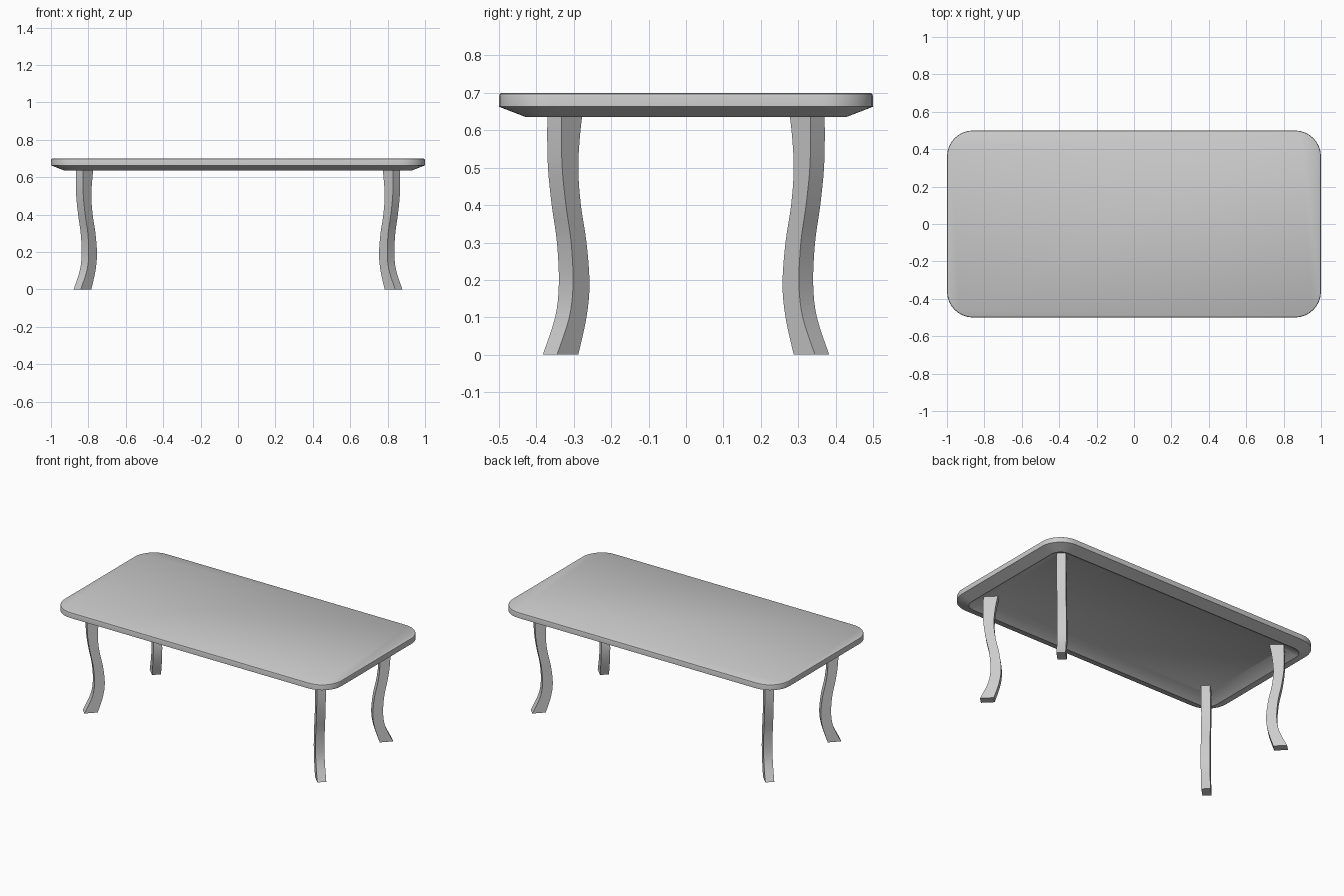
import bpy, bmesh, math

cube = bpy.data.objects.get("Cube")
if cube:
    bpy.data.objects.remove(cube)

grey = bpy.data.materials.new("light_grey")
grey.use_nodes = True
colour = (0.6, 0.6, 0.6, 1)
grey.diffuse_color = colour
grey.node_tree.nodes["Principled BSDF"].inputs["Base Color"].default_value = colour


def loft(name, rings, angle):
    """Join matching rings of points into a closed, capped solid."""
    bm = bmesh.new()
    loops = [[bm.verts.new(p) for p in ring] for ring in rings]
    n = len(loops[0])
    for a, b in zip(loops, loops[1:]):
        for i in range(n):
            j = (i + 1) % n
            bm.faces.new((a[i], a[j], b[j], b[i]))
    bm.faces.new(loops[0])
    bm.faces.new(loops[-1])
    bmesh.ops.recalc_face_normals(bm, faces=bm.faces)
    mesh = bpy.data.meshes.new(name)
    bm.to_mesh(mesh)
    bm.free()
    mesh.materials.append(grey)
    obj = bpy.data.objects.new(name, mesh)
    bpy.context.collection.objects.link(obj)
    bpy.ops.object.select_all(action="DESELECT")
    obj.select_set(True)
    bpy.context.view_layer.objects.active = obj
    bpy.ops.object.shade_smooth_by_angle(angle=math.radians(angle))
    return obj


def rounded_ring(inset, z, radius=0.14, steps=8):
    """Rounded rectangle, pulled in from the table outline."""
    r = max(radius - inset, 0.03)
    ring = []
    for k, (sx, sy) in enumerate([(1, 1), (-1, 1), (-1, -1), (1, -1)]):
        for i in range(steps + 1):
            t = math.pi / 2 * (k + i / steps)
            ring.append((sx * (1 - inset - r) + r * math.cos(t),
                         sy * (0.5 - inset - r) + r * math.sin(t), z))
    return ring


# Tabletop: bevelled rim, sloping underside lip and shallow recess
profile = [(0.14, 0.68), (0.07, 0.636), (0, 0.663), (0, 0.69),
           (0.002, 0.697), (0.007, 0.70)]
loft("tabletop", [rounded_ring(i, z) for i, z in profile], 40)


def smooth_path(points, steps=4):
    """Catmull-Rom curve through the control points."""
    pts = [points[0]] + points + [points[-1]]
    path = []
    for p0, p1, p2, p3 in zip(pts, pts[1:], pts[2:], pts[3:]):
        for s in range(steps):
            t = s / steps
            path.append([b + t / 2 * (c - a + t * (2 * a - 5 * b + 4 * c - d
                         + t * (3 * b - a - 3 * c + d)))
                         for a, b, c, d in zip(p0, p1, p2, p3)])
    return path + [points[-1]]


# Curved legs set on the diagonals: height, outer and inner offsets
leg_profile = [(0, 0.364, 0.307), (0.1, 0.331, 0.285), (0.19, 0.321, 0.277),
               (0.3, 0.326, 0.285), (0.4, 0.340, 0.300), (0.5, 0.350, 0.307),
               (0.6, 0.352, 0.301), (0.685, 0.350, 0.290)]
half = 0.019
for end, sy in (("front", -1), ("back", 1)):
    for side, sx in (("right", -1), ("left", 1)):
        rings = []
        for z, outer, inner in smooth_path(leg_profile):
            corners = [(outer, half), (outer, -half), (inner, -half), (inner, half)]
            rings.append([(sx * (0.496 + p + h), sy * (p - h), z) for p, h in corners])
        loft(f"{end}_{side}_leg", rings, 30)
